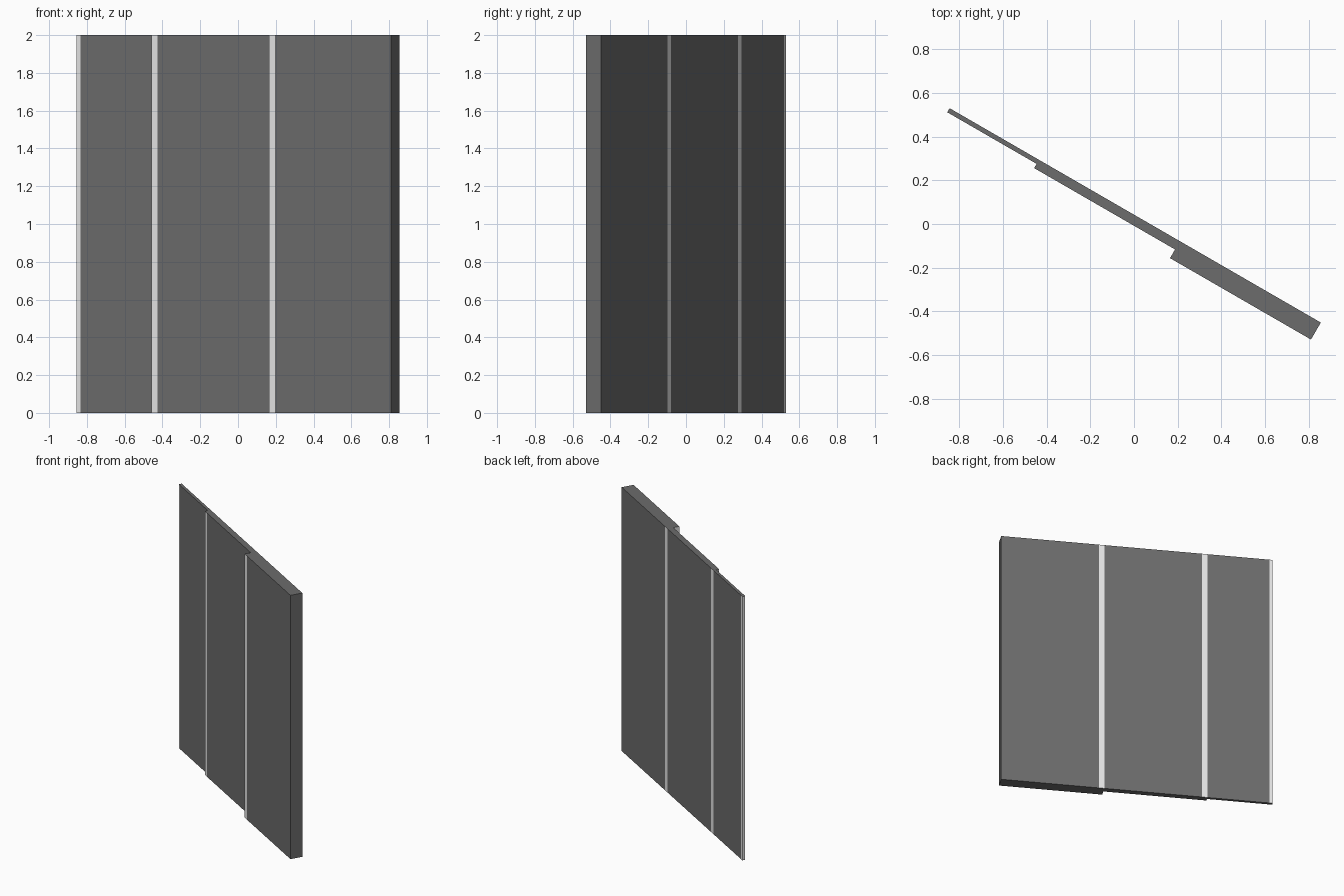
import bpy, bmesh, math
from mathutils import Matrix

if "Cube" in bpy.data.objects:
    bpy.data.objects.remove(bpy.data.objects["Cube"])

HEIGHT = 2.0
BACK = 0.037                       # shared flush back plane
TURN = Matrix.Rotation(math.radians(-30), 4, 'Z')


def material(name, value):
    mat = bpy.data.materials.new(name)
    mat.diffuse_color = (value, value, value, 1)
    mat.use_nodes = True
    mat.node_tree.nodes["Principled BSDF"].inputs["Base Color"].default_value = mat.diffuse_color
    return mat


dark = material("dark_grey", 0.15)
light = material("light_grey", 0.82)


def panel(name, left, right, front):
    """Upright slab with a light strip wrapped round its left 5 percent."""
    bm = bmesh.new()
    bmesh.ops.create_cube(bm, size=1)
    for v in bm.verts:
        v.co.x = left if v.co.x < 0 else right
        v.co.y = front if v.co.y < 0 else BACK
        v.co.z = 0 if v.co.z < 0 else HEIGHT
    strip = left + 0.05 * (right - left)
    bmesh.ops.bisect_plane(bm, geom=bm.verts[:] + bm.edges[:] + bm.faces[:],
                           plane_co=(strip, 0, 0), plane_no=(1, 0, 0))
    bm.normal_update()
    # Strip sides and leading edge are light, top and bottom stay dark
    for f in bm.faces:
        in_strip = f.calc_center_median().x < strip
        f.material_index = int(in_strip and abs(f.normal.z) < 0.5)
    bm.transform(TURN)
    mesh = bpy.data.meshes.new(name)
    bm.to_mesh(mesh)
    bm.free()
    mesh.materials.append(dark)
    mesh.materials.append(light)
    bpy.context.collection.objects.link(bpy.data.objects.new(name, mesh))


# Three telescoping door leaves, each half as thick as the next
panel("inner_leaf", -0.9965, -0.524, 0.0155)
panel("middle_leaf", -0.524, 0.221, -0.007)
panel("outer_leaf", 0.221, 0.9665, -0.053)
